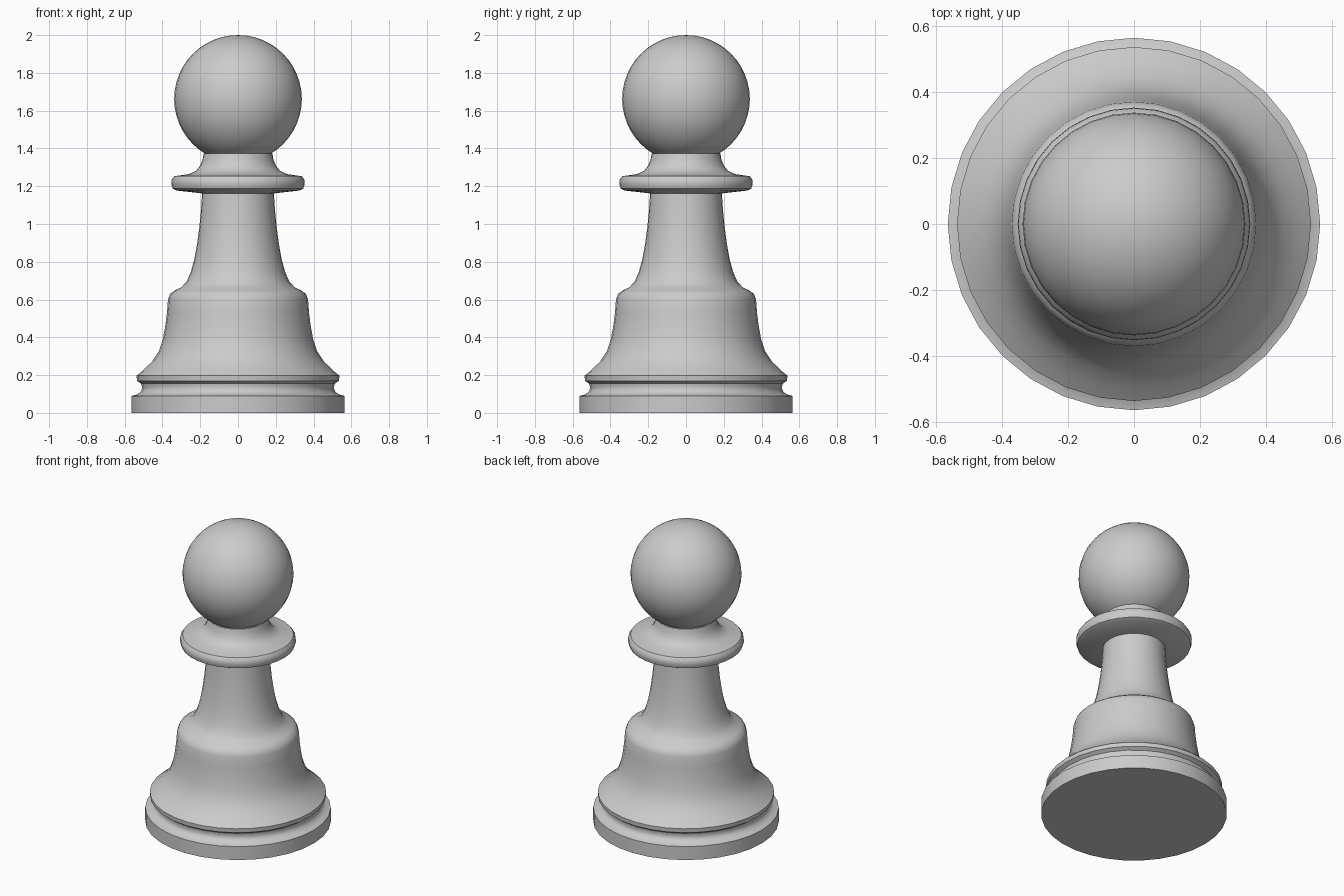
import bpy, bmesh, math

if "Cube" in bpy.data.objects:
    bpy.data.objects.remove(bpy.data.objects["Cube"], do_unlink=True)

SIDES = 32

grey = bpy.data.materials.new("plain grey")
grey.use_nodes = True
colour = (0.6, 0.6, 0.6, 1)
grey.diffuse_color = colour
grey.node_tree.nodes["Principled BSDF"].inputs["Base Color"].default_value = colour


def finish(name, bm):
    mesh = bpy.data.meshes.new(name)
    bm.to_mesh(mesh)
    bm.free()
    mesh.materials.append(grey)
    obj = bpy.data.objects.new(name, mesh)
    bpy.context.collection.objects.link(obj)
    bpy.ops.object.select_all(action="DESELECT")
    obj.select_set(True)
    bpy.context.view_layer.objects.active = obj
    bpy.ops.object.shade_smooth_by_angle(angle=math.radians(40))


def lathe(name, profile, cap=False):
    """Turn a bottom-to-top (radius, z) profile around the z axis."""
    bm = bmesh.new()
    rings = []
    for r, z in profile:
        angles = [math.tau * i / SIDES for i in range(SIDES)]
        rings.append([bm.verts.new((r * math.cos(a), r * math.sin(a), z)) for a in angles])
    for low, high in zip(rings, rings[1:]):
        for i in range(SIDES):
            j = (i + 1) % SIDES
            bm.faces.new((low[i], low[j], high[j], high[i]))
    if cap:
        bm.faces.new(rings[0][::-1])
    finish(name, bm)


# Plinth and the groove above it
lathe("base", [(.565, 0), (.565, .09), (.535, .097), (.515, .112), (.507, .133),
               (.513, .155), (.535, .17)], cap=True)

# Flared skirt, rounded shoulder and tapering stem
lathe("body", [(.535, .17), (.537, .197), (.5, .228), (.455, .272), (.42, .325),
               (.398, .39), (.385, .46), (.376, .53), (.371, .6), (.36, .63),
               (.335, .648), (.3, .665), (.272, .695), (.25, .745), (.232, .81),
               (.217, .89), (.205, .98), (.196, 1.07), (.19, 1.162)])

# Collar disc and the neck above it
lathe("collar", [(.188, 1.162), (.325, 1.177), (.345, 1.187), (.353, 1.21),
                 (.351, 1.235), (.338, 1.253), (.26, 1.264), (.222, 1.282),
                 (.2, 1.31), (.188, 1.34), (.182, 1.372), (.165, 1.372)])

# Ball on top
ball = bmesh.new()
bmesh.ops.create_uvsphere(ball, u_segments=SIDES, v_segments=24, radius=.338)
bmesh.ops.translate(ball, verts=ball.verts, vec=(0, 0, 1.662))
finish("head", ball)
